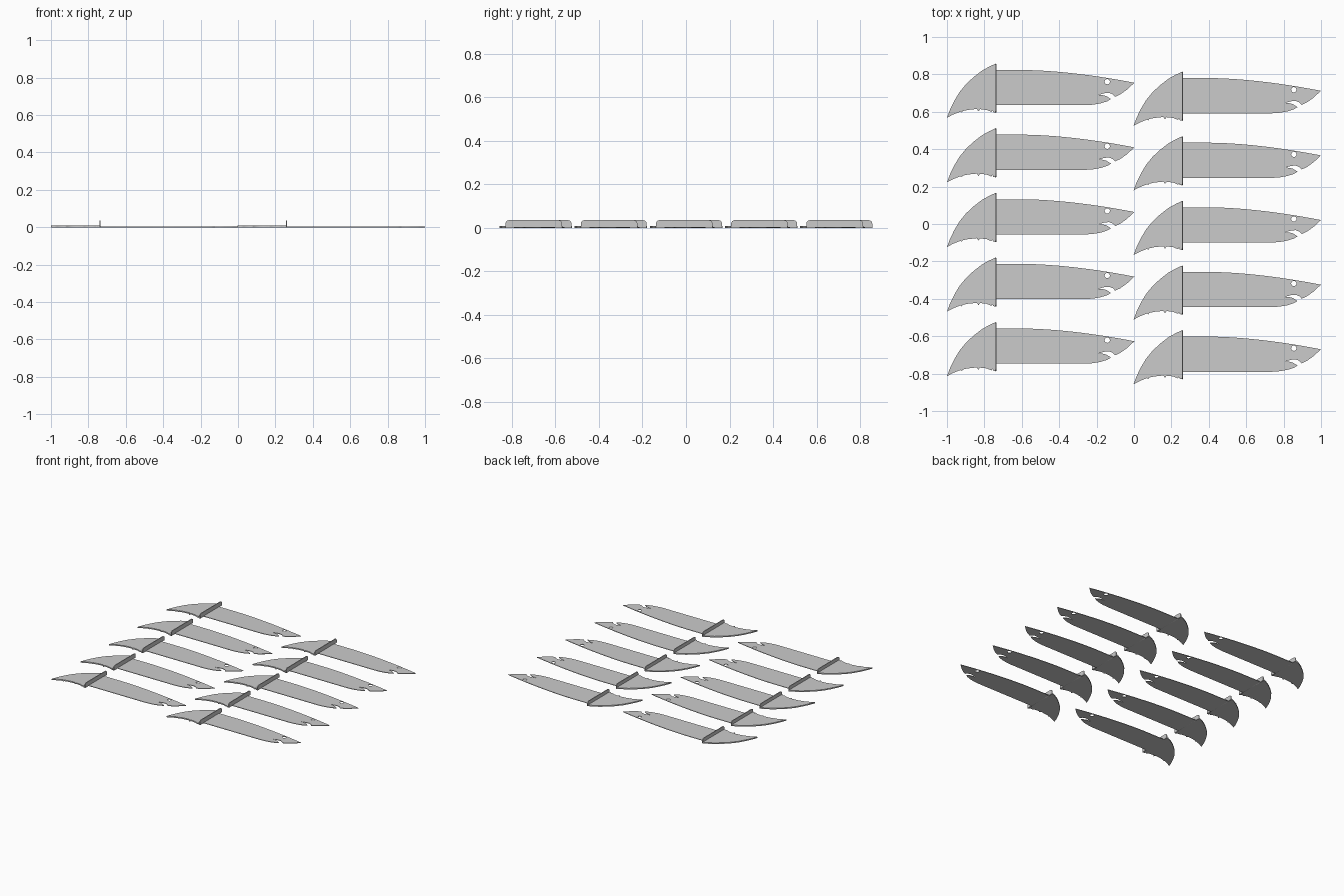
import bpy, math

if "Cube" in bpy.data.objects:
    bpy.data.objects.remove(bpy.data.objects["Cube"])

steel = bpy.data.materials.new("plain_grey")
steel.diffuse_color = (0.6, 0.6, 0.6, 1)
steel.use_nodes = True
steel.node_tree.nodes["Principled BSDF"].inputs["Base Color"].default_value = steel.diffuse_color


def plate(name, outlines, thickness):
    """Flat sheet standing on local z = 0; extra outlines become holes."""
    cu = bpy.data.curves.new(name, 'CURVE')
    cu.dimensions = '2D'
    cu.fill_mode = 'BOTH'
    cu.extrude = thickness / 2
    for pts in outlines:
        sp = cu.splines.new('POLY')
        sp.points.add(len(pts) - 1)
        for p, (x, y) in zip(sp.points, pts):
            p.co = (x, y, 0, 1)
        sp.use_cyclic_u = True
    tmp = bpy.data.objects.new(name, cu)
    bpy.context.collection.objects.link(tmp)
    bpy.context.view_layer.update()
    me = bpy.data.meshes.new_from_object(tmp.evaluated_get(bpy.context.evaluated_depsgraph_get()))
    bpy.data.objects.remove(tmp)
    for v in me.vertices:
        v.co.z += thickness / 2
    me.materials.clear()
    me.materials.append(steel)
    return me


def arc(cx, cy, r, a0, a1, n):
    return [(cx + r * math.cos(math.radians(a0 + (a1 - a0) * i / n)),
             cy + r * math.sin(math.radians(a0 + (a1 - a0) * i / n))) for i in range(n + 1)]


# Local frame: x = 0 at the upright collar, y = 0 at the pointed end of the tail
# Body with curved back, pointed nose, open mouth and round eye hole
back = [(0.74 * t, 0.255 - 0.068 * max(0, (t - 0.2) / 0.8) ** 1.7)
        for t in [i / 20 for i in range(21)]]
belly = [(0.70, 0.150), (0.665, 0.125), (0.637, 0.112),            # snout underside
         (0.625, 0.125), (0.605, 0.133), (0.58, 0.131), (0.548, 0.122),  # mouth roof
         (0.570, 0.121), (0.590, 0.116), (0.615, 0.100),           # lower jaw
         (0.595, 0.088), (0.56, 0.077), (0.52, 0.070), (0.48, 0.067), (0, 0.067)]
eye = arc(0.595, 0.193, 0.014, 0, 345, 23)
body = plate("body", [back + belly, eye], 0.004)

# Thicker tail: swept curved edge and notched lower edge
sweep = [(-0.262, 0.0), (-0.245, 0.045), (-0.222, 0.092), (-0.195, 0.137), (-0.16, 0.18),
         (-0.12, 0.217), (-0.075, 0.252), (-0.035, 0.274), (0, 0.290)]
lower = [(0, 0.026), (-0.015, 0.030), (-0.019, 0.040), (-0.024, 0.031), (-0.05, 0.042),
         (-0.085, 0.046), (-0.094, 0.034), (-0.102, 0.047), (-0.15, 0.042), (-0.178, 0.036),
         (-0.182, 0.028), (-0.19, 0.033), (-0.23, 0.017)]
tail = plate("tail", [sweep + lower], 0.009)

# Upright collar with rounded top corners: profile in (y, z) turned to face along x
r, y0, y1, h = 0.016, 0.028, 0.288, 0.035
profile = [(y0, 0), (y1, 0)] + arc(y1 - r, h - r, r, 0, 90, 6) + arc(y0 + r, h - r, r, 90, 180, 6)
collar = plate("collar", [profile], 0.006)
for v in collar.vertices:
    a, b, c = v.co
    v.co = (c - 0.003, a, b)

# Two columns of five copies
for col in range(2):
    for row in range(5):
        x = -0.738 + 0.9975 * col
        y = 0.568 - 0.3455 * row - 0.043 * col
        for name, mesh in (("body", body), ("tail", tail), ("collar", collar)):
            ob = bpy.data.objects.new(f"{name}_{col + 1}_{row + 1}", mesh)
            ob.location = (x, y, 0)
            bpy.context.collection.objects.link(ob)
